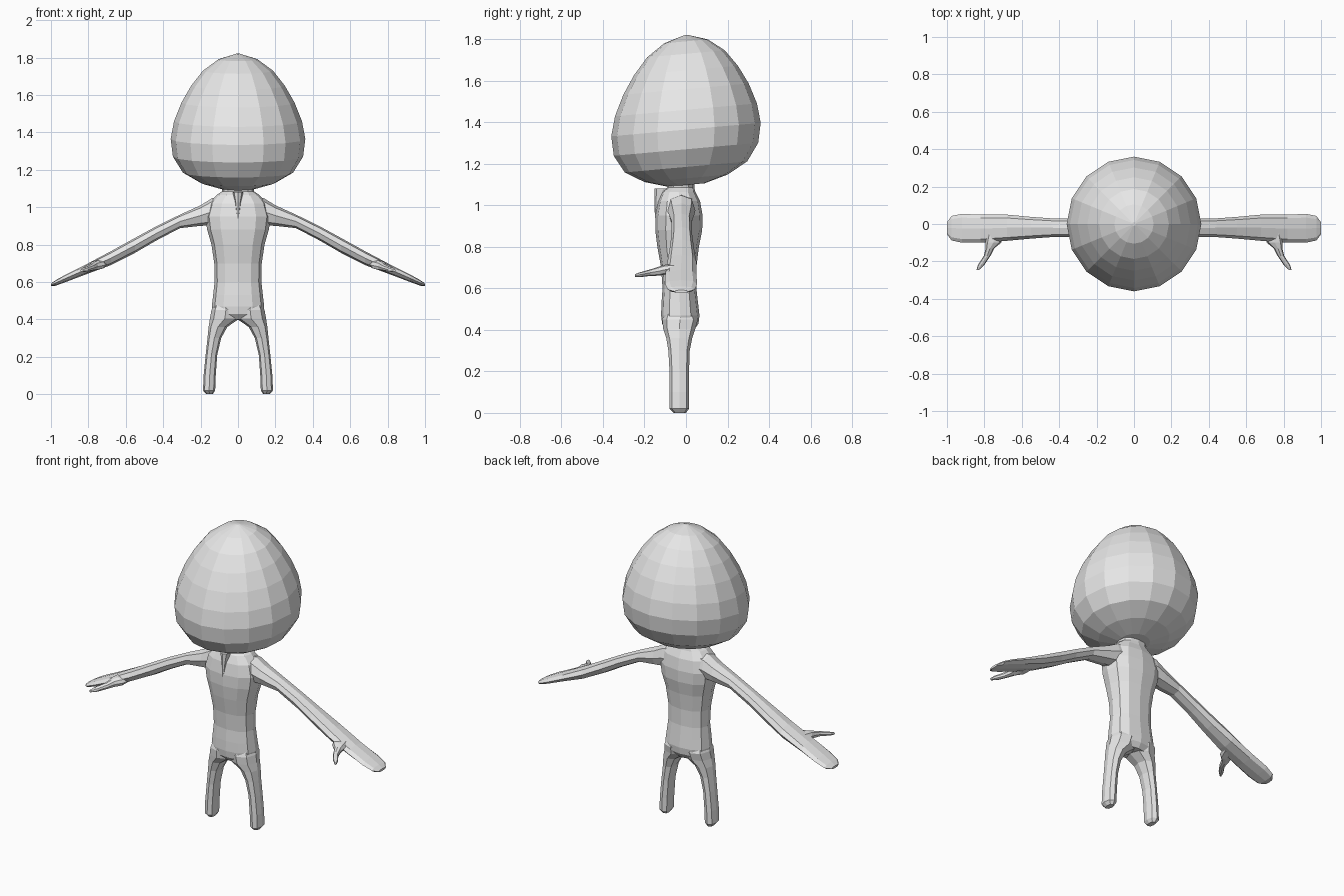
import bpy, bmesh, math

grey = bpy.data.materials.new("light grey")
grey.diffuse_color = (0.8, 0.8, 0.8, 1)

AXES = {"z": (2, 0, 1), "x": (0, 1, 2), "y": (1, 0, 2)}


def loft(name, rings, axis="z", sides=8, mirror=1, power=0.85, shear=0.0):
    """Rings are (position, min1, max1, min2, max2) along one axis."""
    bm = bmesh.new()
    ia, ib, ic = AXES[axis]
    loops = []
    for a, b0, b1, c0, c1 in rings:
        loop = []
        for i in range(sides):
            t = 2 * math.pi * i / sides
            u, v = math.cos(t), math.sin(t)
            u = math.copysign(abs(u) ** power, u)
            v = math.copysign(abs(v) ** power, v)
            p = [0, 0, 0]
            p[ia] = a
            p[ib] = (b0 + b1) / 2 + u * (b1 - b0) / 2
            p[ic] = (c0 + c1) / 2 + v * (c1 - c0) / 2
            p[0] *= mirror
            p[2] += shear * p[1]
            loop.append(bm.verts.new(p))
        loops.append(loop)
    for lo, hi in zip(loops, loops[1:]):
        for i in range(sides):
            j = (i + 1) % sides
            bm.faces.new((lo[i], lo[j], hi[j], hi[i]))
    bm.faces.new(loops[0])
    bm.faces.new(loops[-1])
    bmesh.ops.recalc_face_normals(bm, faces=bm.faces)
    me = bpy.data.meshes.new(name)
    bm.to_mesh(me)
    bm.free()
    me.materials.append(grey)
    ob = bpy.data.objects.new(name, me)
    bpy.context.collection.objects.link(ob)
    return ob


# Egg-shaped head, its rings tilted down at the front
head_profile = [(1.098, 0.09), (1.13, 0.2), (1.185, 0.295), (1.27, 0.348),
                (1.365, 0.36), (1.46, 0.342), (1.56, 0.302), (1.65, 0.25),
                (1.73, 0.187), (1.79, 0.105), (1.82, 0.01)]
loft("head", [(z, -r, r, -r, r) for z, r in head_profile],
     sides=16, power=1.0, shear=0.09)

# Torso with neck
torso = [(0.40, 0.08, -0.09, 0.04), (0.43, 0.13, -0.115, 0.06),
         (0.47, 0.14, -0.12, 0.065), (0.53, 0.133, -0.118, 0.058),
         (0.60, 0.125, -0.113, 0.05), (0.70, 0.127, -0.12, 0.05),
         (0.80, 0.142, -0.138, 0.062), (0.88, 0.165, -0.148, 0.078),
         (0.95, 0.175, -0.148, 0.08), (1.02, 0.155, -0.135, 0.068),
         (1.065, 0.115, -0.115, 0.045), (1.085, 0.085, -0.09, 0.04),
         (1.125, 0.09, -0.09, 0.04)]
body = loft("body", [(z, -r, r, y0, y1) for z, r, y0, y1 in torso], sides=12)

leg = [(0.0, 0.135, 0.17, -0.06, 0.0), (0.02, 0.122, 0.187, -0.08, 0.015),
       (0.10, 0.119, 0.184, -0.08, 0.015), (0.21, 0.111, 0.173, -0.08, 0.015),
       (0.30, 0.09, 0.163, -0.085, 0.018), (0.36, 0.057, 0.157, -0.095, 0.03),
       (0.405, -0.01, 0.15, -0.11, 0.045), (0.45, -0.012, 0.142, -0.115, 0.058),
       (0.49, 0.01, 0.125, -0.10, 0.04)]

# Arm ending in a flat mitten hand: x, centre z, half height, y range
arm_path = [(0.09, 0.98, 0.075, -0.09, 0.045), (0.14, 0.975, 0.072, -0.09, 0.045),
            (0.20, 0.955, 0.055, -0.082, 0.04), (0.31, 0.924, 0.036, -0.07, 0.028),
            (0.44, 0.858, 0.038, -0.07, 0.03), (0.55, 0.796, 0.040, -0.078, 0.038),
            (0.68, 0.727, 0.037, -0.09, 0.05), (0.82, 0.664, 0.026, -0.10, 0.05),
            (0.92, 0.62, 0.020, -0.10, 0.054), (0.975, 0.595, 0.015, -0.088, 0.043),
            (1.0, 0.585, 0.007, -0.055, 0.01)]
arm = [(x, y0, y1, z - h, z + h) for x, z, h, y0, y1 in arm_path]

thumb_path = [(-0.05, 0.74, 0.697, 0.045, 0.02), (-0.10, 0.752, 0.69, 0.042, 0.024),
              (-0.13, 0.77, 0.683, 0.023, 0.022), (-0.17, 0.785, 0.676, 0.018, 0.016),
              (-0.22, 0.818, 0.666, 0.017, 0.012), (-0.245, 0.835, 0.662, 0.007, 0.007)]
thumb = [(y, x - w, x + w, z - h, z + h) for y, x, z, w, h in thumb_path]

# Small pointed fold below the neck
parts = [loft("chest_fold", [(0.94, -0.005, 0.005, -0.15, -0.13),
                             (1.03, -0.017, 0.017, -0.152, -0.09),
                             (1.08, -0.028, 0.028, -0.152, -0.07)])]
for side in (-1, 1):
    parts += [loft("leg", leg, mirror=side),
              loft("arm", arm, "x", mirror=side),
              loft("thumb", thumb, "y", mirror=side)]

# Fuse limbs and torso into one skin
bpy.context.view_layer.objects.active = body
for part in parts:
    mod = body.modifiers.new("fuse", "BOOLEAN")
    mod.operation = "UNION"
    mod.solver = "EXACT"
    mod.object = part
    bpy.ops.object.modifier_apply(modifier=mod.name)
    bpy.data.objects.remove(part)
